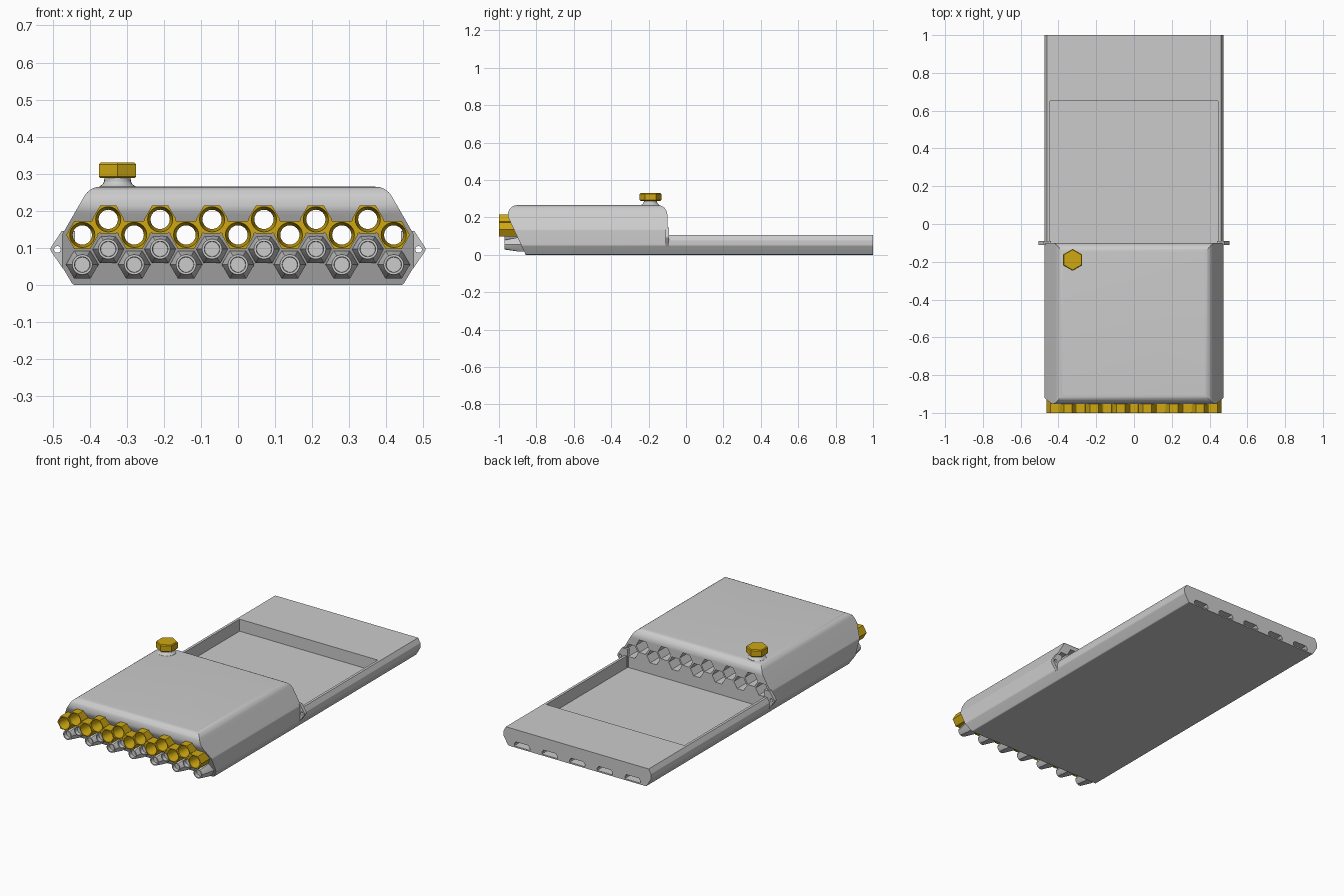
import bpy, bmesh, math
from mathutils import Vector

if "Cube" in bpy.data.objects:
    bpy.data.objects.remove(bpy.data.objects["Cube"], do_unlink=True)


def material(name, rgb):
    m = bpy.data.materials.new(name)
    m.use_nodes = True
    m.diffuse_color = (*rgb, 1)
    m.node_tree.nodes["Principled BSDF"].inputs["Base Color"].default_value = (*rgb, 1)
    return m


GREY = material("light_grey", (0.6, 0.6, 0.6))
BRASS = material("brass_yellow", (0.62, 0.39, 0.006))


def finish(name, bm, mat):
    bmesh.ops.recalc_face_normals(bm, faces=bm.faces)
    mesh = bpy.data.meshes.new(name)
    bm.to_mesh(mesh)
    bm.free()
    mesh.materials.append(mat)
    ob = bpy.data.objects.new(name, mesh)
    bpy.context.collection.objects.link(ob)
    return ob


def rounded(corners, steps=8):
    """Turn (u, v, radius) corners into a profile with arcs."""
    out = []
    for i, (u, v, r) in enumerate(corners):
        p = Vector((u, v))
        a = (Vector(corners[i - 1][:2]) - p).normalized()
        b = (Vector(corners[(i + 1) % len(corners)][:2]) - p).normalized()
        if r == 0:
            out.append(p)
            continue
        half = a.angle(b) / 2
        c = p + (a + b).normalized() * (r / math.sin(half))
        s = p + a * (r / math.tan(half)) - c
        e = p + b * (r / math.tan(half)) - c
        for k in range(steps + 1):
            out.append(c + s.lerp(e, k / steps).normalized() * r)
    return out


def add_prism(bm, pts, axis, lo, hi):
    place = (lambda p, t: (p[0], t, p[1])) if axis == "y" else (lambda p, t: (t, p[0], p[1]))
    a = [bm.verts.new(place(p, lo)) for p in pts]
    b = [bm.verts.new(place(p, hi)) for p in pts]
    n = len(pts)
    bm.faces.new(a)
    bm.faces.new(b)
    for i in range(n):
        bm.faces.new((a[i], a[(i + 1) % n], b[(i + 1) % n], b[i]))


def prism(name, pts, axis, lo, hi, mat=GREY):
    bm = bmesh.new()
    add_prism(bm, pts, axis, lo, hi)
    return finish(name, bm, mat)


def rect(u0, u1, v0, v1):
    return [(u0, v0), (u1, v0), (u1, v1), (u0, v1)]


def ring_points(kind, r, n=24):
    """Circle of radius r, or flat-topped hexagon of apothem r."""
    pts = []
    for i in range(n):
        t = math.tau * i / n
        q = r
        if kind == "hex":
            q = r / math.cos(t % (math.pi / 3) - math.pi / 6)
        pts.append((q * math.cos(t), q * math.sin(t)))
    return pts


def add_loft(bm, origin, rings, axis="y", loop=False):
    """Skin rings of (height, kind, radius) along an axis."""
    ox, oy, oz = origin
    rows = []
    for h, kind, r in rings:
        if axis == "y":
            rows.append([bm.verts.new((ox + u, oy + h, oz + v)) for u, v in ring_points(kind, r)])
        else:
            rows.append([bm.verts.new((ox + v, oy + u, oz + h)) for u, v in ring_points(kind, r)])
    pairs = list(zip(rows, rows[1:])) + ([(rows[-1], rows[0])] if loop else [])
    for a, b in pairs:
        for i in range(len(a)):
            j = (i + 1) % len(a)
            bm.faces.new((a[i], a[j], b[j], b[i]))
    if not loop:
        bm.faces.new(rows[0])
        bm.faces.new(rows[-1])


def boolean(ob, cutter, op="DIFFERENCE"):
    cutter.hide_render = True
    m = ob.modifiers.new("cut", "BOOLEAN")
    m.operation, m.object, m.solver = op, cutter, "EXACT"
    bpy.context.view_layer.objects.active = ob
    bpy.ops.object.modifier_apply(modifier=m.name)
    bpy.data.objects.remove(cutter, do_unlink=True)


def zigzag(z):
    return [(-0.42 + 0.07 * i, z + 0.042 * (i % 2)) for i in range(13)]


upper_row, lower_row = zigzag(0.135), zigzag(0.055)

# Cover: six-sided section trimmed by a rounded side outline
half = [(0.445, 0, 0.01), (0.475, 0.05, 0.02), (0.475, 0.135, 0.02), (0.4, 0.265, 0.05)]
section = half + [(-x, z, r) for x, z, r in reversed(half)]
cover = prism("cover", rounded(section), "y", -1.1, 0.1)
outline = [(-0.857, -0.0, 0), (-0.1, -0.0, 0), (-0.1, 0.265, 0.05), (-0.981, 0.265, 0.05)]
boolean(cover, prism("outline_trim", rounded(outline), "x", -0.7, 0.7), "INTERSECT")

# Honeycomb channels running through the cover
bm = bmesh.new()
for x, z in upper_row:
    add_loft(bm, (x, 0, z), [(-1.1, "hex", 0.036), (0, "hex", 0.036)])
boolean(cover, finish("channel_cutter", bm, GREY))

# Tray with a sunken floor and slots in the rear face
half = [(0.445, 0, 0.01), (0.475, 0.05, 0.02), (0.475, 0.078, 0.01), (0.46, 0.105, 0)]
tray = prism("tray", rounded(half + [(-x, z, r) for x, z, r in reversed(half)]), "y", -0.1, 1)
boolean(tray, prism("recess_cutter", rect(-0.445, 0.445, 0.035, 0.2), "y", -0.2, 0.65))
bm = bmesh.new()
for i in range(-2, 3):
    slot = [(u + 0.178 * i, v) for u, v in
            ((-0.05, 0.008), (0.05, 0.008), (0.05, 0.02), (0.04, 0.034), (-0.04, 0.034), (-0.05, 0.02))]
    add_prism(bm, slot, "y", 0.9, 1.1)
boolean(tray, finish("slot_cutter", bm, GREY))

# Yellow hexagonal tube bank with short webs between neighbours
bm = bmesh.new()
for x, z in upper_row:
    add_loft(bm, (x, 0, z), [(-0.88, "hex", 0.0375), (-1, "hex", 0.0375), (-1, "round", 0.034),
                             (-0.94, "round", 0.026), (-0.88, "round", 0.026)], loop=True)
for (x0, z0), (x1, z1) in zip(upper_row, upper_row[1:]):
    mid = Vector(((x0 + x1) / 2, (z0 + z1) / 2))
    d = Vector((x1 - x0, z1 - z0)).normalized()
    n = Vector((-d.y, d.x))
    web = [mid + d * a * 0.0055 + n * b * 0.019 for a, b in ((-1, -1), (1, -1), (1, 1), (-1, 1))]
    add_prism(bm, web, "y", -0.998, -0.88)
tubes = finish("tube_bank", bm, BRASS)

# Grey tapered nozzles, hexagonal at the root and round at the tip
bm = bmesh.new()
for x, z in lower_row:
    add_loft(bm, (x, 0, z), [(-0.85, "hex", 0.038), (-0.895, "hex", 0.038), (-0.97, "round", 0.027),
                             (-0.97, "round", 0.021), (-0.95, "round", 0.02)])
nozzles = finish("nozzles", bm, GREY)

# Filler neck and cap
bm = bmesh.new()
add_loft(bm, (-0.325, -0.19, 0), [(0.25, "round", 0.05), (0.266, "round", 0.049), (0.271, "round", 0.041),
                                  (0.279, "round", 0.036), (0.3, "round", 0.035)], "z")
neck = finish("filler_neck", bm, GREY)
bm = bmesh.new()
add_loft(bm, (-0.325, -0.19, 0), [(0.288, "hex", 0.046), (0.292, "hex", 0.05), (0.325, "hex", 0.05),
                                  (0.33, "hex", 0.046)], "z")
cap = finish("filler_cap", bm, BRASS)

# Side lugs with an eyelet
lugs = []
for side, s in (("left", 1), ("right", -1)):
    ear = [(0.44, 0.04, 0), (0.473, 0.045, 0), (0.508, 0.096, 0.012), (0.476, 0.145, 0), (0.44, 0.145, 0)]
    lug = prism(side + "_lug", [(s * p[0], p[1]) for p in rounded(ear)], "y", -0.11, -0.09)
    bm = bmesh.new()
    add_loft(bm, (s * 0.487, 0, 0.096), [(-0.2, "round", 0.009), (0, "round", 0.009)])
    boolean(lug, finish("eye_cutter", bm, GREY))
    lugs.append(lug)

# Smooth the curved parts, keep the edges crisp
bpy.ops.object.select_all(action="DESELECT")
for ob in [cover, tray, tubes, nozzles, neck, cap] + lugs:
    ob.select_set(True)
bpy.context.view_layer.objects.active = cover
bpy.ops.object.shade_smooth_by_angle(angle=math.radians(28))
